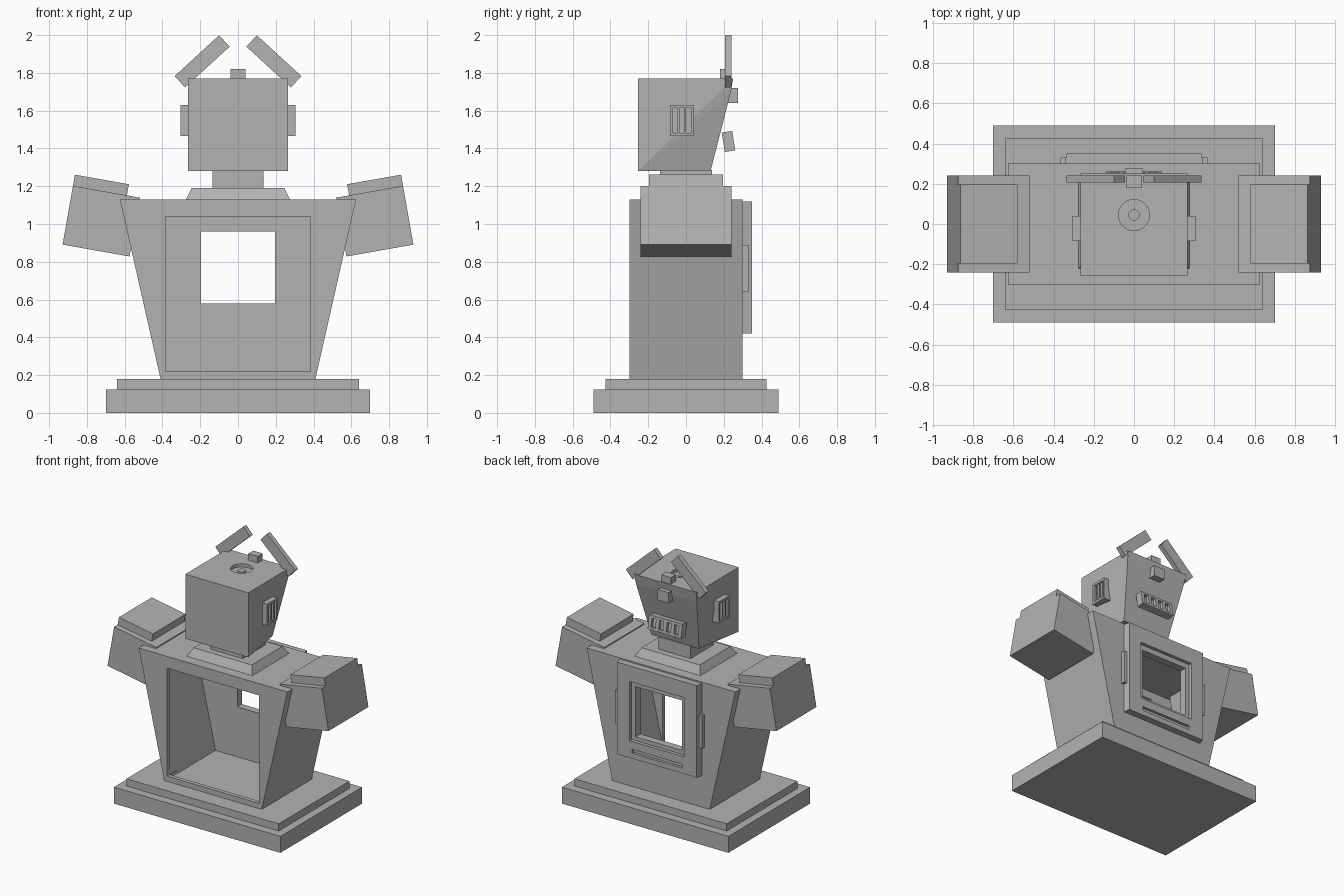
import bpy, bmesh, math
from mathutils import Matrix, Vector

cube = bpy.data.objects.get("Cube")
if cube:
    bpy.data.objects.remove(cube, do_unlink=True)

grey = bpy.data.materials.new("plain grey")
grey.use_nodes = True
grey.diffuse_color = (0.45, 0.45, 0.45, 1)
grey.node_tree.nodes["Principled BSDF"].inputs["Base Color"].default_value = (0.45, 0.45, 0.45, 1)


def hull(name, points, matrix=None):
    """Convex flat-faced solid around a few points."""
    bm = bmesh.new()
    for p in points:
        bm.verts.new(matrix @ Vector(p) if matrix else p)
    bmesh.ops.convex_hull(bm, input=bm.verts)
    bmesh.ops.dissolve_limit(bm, angle_limit=0.01, verts=bm.verts, edges=bm.edges)
    bmesh.ops.recalc_face_normals(bm, faces=bm.faces)
    mesh = bpy.data.meshes.new(name)
    bm.to_mesh(mesh)
    bm.free()
    mesh.materials.append(grey)
    ob = bpy.data.objects.new(name, mesh)
    bpy.context.collection.objects.link(ob)
    return ob


def box(name, x, y, z, matrix=None):
    return hull(name, [(a, b, c) for a in x for b in y for c in z], matrix)


def frustum(name, bottom, top, z):
    """Box whose half sizes change from bottom to top."""
    return hull(name, [(sx * hx, sy * hy, h) for (hx, hy), h in zip((bottom, top), z)
                       for sx in (-1, 1) for sy in (-1, 1)])


def disc(name, radius, y, z):
    ring = [(radius * math.cos(i * math.tau / 32), y + radius * math.sin(i * math.tau / 32))
            for i in range(32)]
    return hull(name, [(a, b, c) for a, b in ring for c in z])


def cut(ob, *cutters):
    """Subtract the cutters, bake the result and drop the cutters."""
    for c in cutters:
        c.hide_render = True
        mod = ob.modifiers.new("cut", 'BOOLEAN')
        mod.operation = 'DIFFERENCE'
        mod.solver = 'EXACT'
        mod.object = c
    bpy.context.view_layer.update()
    baked = bpy.data.meshes.new_from_object(ob.evaluated_get(bpy.context.evaluated_depsgraph_get()))
    ob.modifiers.clear()
    ob.data = baked
    for c in cutters:
        bpy.data.objects.remove(c, do_unlink=True)


def tilted(centre, degrees, axis):
    return Matrix.Translation(centre) @ Matrix.Rotation(math.radians(degrees), 4, axis)


# Stepped base
box("base_slab", (-0.7, 0.7), (-0.49, 0.49), (0, 0.125))
box("base_step", (-0.64, 0.64), (-0.425, 0.425), (0.125, 0.18))

# Hollow body, open at the front, with a window through the back
body = frustum("body", (0.41, 0.3), (0.625, 0.3), (0.18, 1.13))
cut(body,
    frustum("cavity", (0.378, 0.27), (0.58, 0.27), (0.2, 1.1)),
    box("front_opening", (-0.385, 0.385), (-0.4, -0.2), (0.22, 1.04)),
    box("rear_window", (-0.195, 0.195), (0.2, 0.4), (0.58, 0.96)))

# Rear door with recessed window and slot
door = hull("rear_door", [(s * w, y, z) for s in (-1, 1) for z in (0.42, 1.12)
                          for w, y in ((0.345, 0.3), (0.335, 0.35))])
cut(door,
    box("window_hole", (-0.195, 0.195), (0.2, 0.4), (0.58, 0.96)),
    box("window_recess", (-0.23, 0.23), (0.325, 0.4), (0.55, 1.0)),
    box("slot", (-0.21, 0.21), (0.33, 0.4), (0.46, 0.49)))

# Shoulder blocks, caps and door side grips
for side, s in (("left", 1), ("right", -1)):
    m = tilted((s * 0.724, 0, 1.015), -s * 10, 'Y')
    box(side + "_arm", (-0.18, 0.18), (-0.24, 0.24), (-0.158, 0.158), m)
    box(side + "_arm_cap", (s * -0.11, s * 0.18), (-0.197, 0.197), (0.158, 0.218), m)
    box(side + "_door_grip", (s * 0.33, s * 0.365), (0.3, 0.33), (0.64, 0.89))

# Collar and neck
frustum("collar", (0.275, 0.22), (0.245, 0.185), (1.13, 1.19))
box("neck", (-0.135, 0.135), (-0.137, 0.137), (1.19, 1.285))

# Head, narrowing to the lower back, with a round dimple on top
head = hull("head", [(s * w, y, z) for s in (-1, 1) for w, y, z in (
    (0.265, -0.255, 1.28), (0.265, -0.255, 1.77), (0.265, 0.25, 1.77),
    (0.255, 0.235, 1.69), (0.2, 0.13, 1.28))])
cut(head, disc("dimple", 0.077, 0.045, (1.745, 1.85)))
disc("dimple_pin", 0.028, 0.045, (1.74, 1.755))

# Crest block and rear lamp
box("crest", (-0.04, 0.04), (0.18, 0.24), (1.76, 1.82))
box("rear_lamp", (-0.045, 0.045), (0.2, 0.275), (1.64, 1.72))

# Slotted grille on the lower back of the head
m = tilted((0, 0.225, 1.437), 9, 'X')
grille = box("grille", (-0.14, 0.14), (-0.028, 0.028), (-0.052, 0.052), m)
cut(grille, *[box("grille_slot", (x - 0.018, x + 0.018), (0.005, 0.06), (-0.035, 0.035), m)
              for x in (-0.096, -0.032, 0.032, 0.096)])

# Slotted ears and slanted horns
for side, s in (("left", 1), ("right", -1)):
    ear = box(side + "_ear", (s * 0.24, s * 0.305), (-0.085, 0.04), (1.465, 1.63))
    cut(ear, *[box("ear_slot", (s * 0.285, s * 0.35), (y - 0.013, y + 0.013), (1.483, 1.613))
               for y in (-0.057, -0.022, 0.013)])
    box(side + "_horn", (-0.16, 0.16), (-0.018, 0.018), (-0.041, 0.041),
        tilted((s * 0.19, 0.224, 1.861), s * 42.5, 'Y'))
